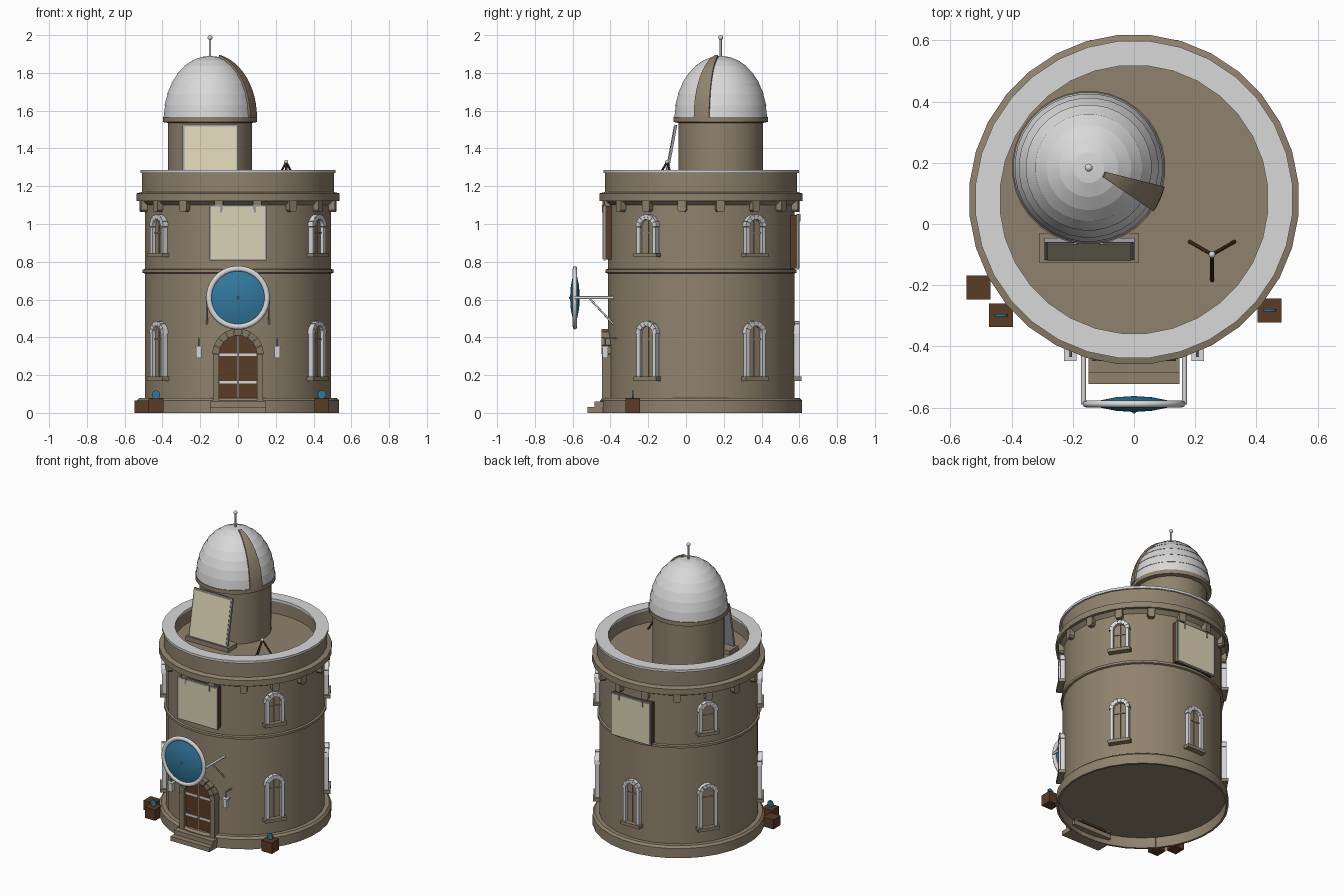
import bpy, bmesh, math
from mathutils import Vector, Matrix

if "Cube" in bpy.data.objects:
    bpy.data.objects.remove(bpy.data.objects["Cube"])

CY = 0.08          # tower axis in y
WALL = 0.496       # tower wall radius
rad = math.radians


def material(name, rgb):
    m = bpy.data.materials.new(name)
    m.diffuse_color = (*rgb, 1)
    m.use_nodes = True
    m.node_tree.nodes["Principled BSDF"].inputs["Base Color"].default_value = m.diffuse_color
    return m


STONE = material("tan stone", (0.28, 0.225, 0.155))
TRIM = material("dark stone", (0.23, 0.19, 0.13))
PALE = material("pale grey", (0.69, 0.69, 0.70))
STEEL = material("steel grey", (0.32, 0.33, 0.36))
CREAM = material("cream board", (0.71, 0.645, 0.46))
WOOD = material("brown wood", (0.102, 0.045, 0.02))
BLUE = material("blue glass", (0.032, 0.19, 0.345))


def finish(name, bm, mat, turns=(0,), angle=30):
    """Turn the bmesh into one object per turn (degrees) about the tower axis."""
    bmesh.ops.recalc_face_normals(bm, faces=bm.faces)
    me = bpy.data.meshes.new(name)
    bm.to_mesh(me)
    bm.free()
    me.materials.append(mat)
    me.shade_smooth()
    me.set_sharp_from_angle(angle=rad(angle))
    for t in turns:
        ob = bpy.data.objects.new(name, me)
        axis = Vector((0, CY, 0))
        ob.matrix_world = Matrix.Translation(axis) @ Matrix.Rotation(rad(t), 4, 'Z') @ Matrix.Translation(-axis)
        bpy.context.collection.objects.link(ob)


def box(bm, x0, x1, y0, y1, z0, z1):
    m = Matrix.Translation(((x0 + x1) / 2, (y0 + y1) / 2, (z0 + z1) / 2)) @ Matrix.Diagonal((x1 - x0, y1 - y0, z1 - z0, 1))
    bmesh.ops.create_cube(bm, size=1, matrix=m)


def rod(bm, a, b, r, n=8):
    a, b = Vector(a), Vector(b)
    m = Matrix.Translation((a + b) / 2) @ (b - a).to_track_quat('Z', 'Y').to_matrix().to_4x4()
    bmesh.ops.create_cone(bm, cap_ends=True, segments=n, radius1=r, radius2=r, depth=(b - a).length, matrix=m)


def ball(bm, c, r):
    bmesh.ops.create_uvsphere(bm, u_segments=12, v_segments=8, radius=r, matrix=Matrix.Translation(c))


def prism(bm, pts, y0, y1):
    """Extrude an x-z outline along y."""
    f = bm.faces.new([bm.verts.new((x, y0, z)) for x, z in pts])
    g = bmesh.ops.extrude_face_region(bm, geom=[f])['geom']
    bmesh.ops.translate(bm, vec=(0, y1 - y0, 0), verts=[v for v in g if isinstance(v, bmesh.types.BMVert)])


def lathe(bm, prof, cx, cy, n=32, closed=False, start=0.5, sweep=None):
    """Revolve an r-z profile; a partial sweep (degrees) stays open."""
    cols = n if sweep is None else n + 1
    step = 2 * math.pi / n if sweep is None else rad(sweep) / n
    a0 = start * step if sweep is None else rad(start)
    rings = []
    for r, z in prof:
        if r == 0:
            rings.append([bm.verts.new((cx, cy, z))] * cols)
        else:
            rings.append([bm.verts.new((cx + r * math.cos(a0 + i * step), cy + r * math.sin(a0 + i * step), z))
                          for i in range(cols)])
    pairs = list(zip(rings, rings[1:])) + ([(rings[-1], rings[0])] if closed else [])
    for a, b in pairs:
        for i in range(n):
            j = (i + 1) % cols
            q = list(dict.fromkeys((a[i], a[j], b[j], b[i])))
            if len(q) > 2:
                bm.faces.new(q)


def arch(w, z0, zs, n=10):
    """Round-headed opening outline."""
    return [(-w, z0), (w, z0)] + [(w * math.cos(math.pi * i / n), zs + w * math.sin(math.pi * i / n)) for i in range(n + 1)]


def voussoirs(bm, r0, r1, zs, y0, y1, n, gap):
    """Ring of separate arch stones."""
    for i in range(n):
        a, b = math.pi * i / n + gap, math.pi * (i + 1) / n - gap
        prism(bm, [(r * math.cos(t), zs + r * math.sin(t)) for r, t in ((r0, a), (r1, a), (r1, b), (r0, b))], y0, y1)


# Tower shell: hollow plinth, belt course, cornice, parapet and sunken roof
ROOF = 1.185
bm = bmesh.new()
lathe(bm, [(0, 0.072), (0.523, 0.072), (0.523, 0), (0.537, 0), (0.537, 0.066), (0.524, 0.08), (WALL, 0.08),
           (WALL, 0.738), (0.508, 0.742), (0.508, 0.758), (WALL, 0.762), (WALL, 1.10), (0.52, 1.122),
           (0.54, 1.122), (0.54, 1.162), (0.51, 1.17), (0.51, 1.272), (0.443, 1.272), (0.443, ROOF), (0, ROOF)], 0, CY)
finish("tower_shell", bm, STONE)
bm = bmesh.new()
lathe(bm, [(0.52, 1.27), (0.52, 1.286), (0.439, 1.286), (0.439, 1.27)], 0, CY, closed=True)
finish("parapet_coping", bm, PALE)

# Corbels under the cornice
bm = bmesh.new()
prism(bm, [(-0.023, 1.124), (-0.023, 1.075), (-0.014, 1.063), (0.014, 1.063), (0.023, 1.075), (0.023, 1.124)],
      CY - 0.527, CY - 0.48)
finish("corbel", bm, STONE, [11.25 + 22.5 * i for i in range(16)])

# Windows: tall ones on the lower floor, short ones above
front = CY - WALL
for label, z0, zs, turns in (("lower", 0.17, 0.42, (56, 124, 180, 236, 304)), ("upper", 0.825, 0.985, (56, 124, 236, 304))):
    bm = bmesh.new()
    for s in (-1, 1):
        x0, x1 = sorted((s * 0.04, s * 0.061))
        box(bm, x0, x1, front - 0.024, front + 0.02, z0 + 0.022, zs)
    voussoirs(bm, 0.04, 0.067, zs, front - 0.026, front + 0.02, 7, 0.012)
    finish(label + "_window_surround", bm, PALE, turns)
    bm = bmesh.new()
    box(bm, -0.072, 0.072, front - 0.036, front + 0.02, z0, z0 + 0.022)
    prism(bm, arch(0.043, z0 + 0.02, zs), front - 0.004, front + 0.015)
    box(bm, -0.004, 0.004, front - 0.010, front, z0 + 0.022, zs + 0.04)
    box(bm, -0.04, 0.04, front - 0.010, front, zs - 0.035, zs - 0.027)
    finish(label + "_window_sill_pane_and_bars", bm, STONE, turns)

# Display boards on the front and back of the upper floor
for label, turn, z0 in (("front", 0, 0.807), ("back", 180, 0.76)):
    z1 = z0 + 0.293
    bm = bmesh.new()
    box(bm, -0.147, 0.147, front - 0.012, front + 0.03, z0 + 0.005, z1 - 0.005)
    finish(label + "_board_backing", bm, WOOD, [turn])
    bm = bmesh.new()
    box(bm, -0.152, 0.152, front - 0.022, front - 0.011, z0, z1)
    for x in (-0.09, 0.09):
        box(bm, x - 0.005, x + 0.005, front - 0.03, front - 0.01, z1 - 0.04, z1)
    finish(label + "_board_frame", bm, STEEL, [turn])
    bm = bmesh.new()
    box(bm, -0.144, 0.144, front - 0.025, front - 0.019, z0 + 0.008, z1 - 0.008)
    finish(label + "_board_face", bm, CREAM, [turn])

# Door, arched stone surround, straps and steps
bm = bmesh.new()
for s in (-1, 1):
    x0, x1 = sorted((s * 0.1, s * 0.133))
    box(bm, x0, x1, -0.445, -0.38, 0.06, 0.31)
voussoirs(bm, 0.1, 0.137, 0.31, -0.447, -0.38, 9, 0.015)
finish("door_surround", bm, TRIM)
bm = bmesh.new()
prism(bm, arch(0.102, 0.06, 0.31, 14), -0.424, -0.39)
finish("door", bm, WOOD)
bm = bmesh.new()
for z in (0.155, 0.30):
    for s in (-1, 1):
        x0, x1 = sorted((s * 0.006, s * 0.098))
        box(bm, x0, x1, -0.429, -0.422, z, z + 0.014)
finish("door_straps", bm, PALE)
bm = bmesh.new()
box(bm, -0.002, 0.002, -0.426, -0.42, 0.08, 0.408)
finish("door_seam", bm, STEEL)
bm = bmesh.new()
box(bm, -0.148, 0.148, -0.522, -0.44, 0, 0.03)
box(bm, -0.148, 0.148, -0.485, -0.40, 0.03, 0.06)
finish("door_steps", bm, STONE)

# Lanterns beside the door
for s in (-1, 1):
    bm = bmesh.new()
    box(bm, s * 0.208 - 0.014, s * 0.208 + 0.014, -0.442, -0.414, 0.29, 0.345)
    box(bm, s * 0.208 - 0.02, s * 0.208 + 0.02, -0.448, -0.408, 0.345, 0.353)
    finish("lantern", bm, PALE)
    bm = bmesh.new()
    rod(bm, (s * 0.208, -0.428, 0.35), (s * 0.208, -0.428, 0.395), 0.004)
    rod(bm, (s * 0.208, -0.434, 0.395), (s * 0.208, -0.36, 0.395), 0.005)
    finish("lantern_bracket", bm, STEEL)

# Round lens in a broad ring, held off the wall by arms and struts
c = Vector((0, -0.588, 0.61))
tip = Matrix.Translation(c) @ Matrix.Rotation(rad(90), 4, 'X')
bm = bmesh.new()
lathe(bm, [(0.154 + 0.015 * math.cos(t * math.pi / 4), 0.012 * math.sin(t * math.pi / 4)) for t in range(8)],
      0, 0, 32, closed=True)
bm.transform(tip)
finish("lens_ring", bm, PALE, angle=60)
bm = bmesh.new()
lathe(bm, [(0, -0.026), (0.06, -0.022), (0.11, -0.012), (0.143, -0.002),
           (0.143, 0.002), (0.11, 0.012), (0.06, 0.022), (0, 0.026)], 0, 0, 32)
bm.transform(tip)
finish("lens", bm, BLUE)
bm = bmesh.new()
ball(bm, c + Vector((0, -0.024, 0)), 0.007)
finish("lens_boss", bm, STONE)
bm = bmesh.new()
for s in (-1, 1):
    rod(bm, (s * 0.165, -0.59, 0.61), (s * 0.165, -0.37, 0.61), 0.008)
    rod(bm, (s * 0.165, -0.51, 0.605), (s * 0.165, -0.385, 0.47), 0.005)
finish("lens_arms", bm, PALE, angle=50)

# Observatory drum with collar
DX, DY = -0.148, 0.184
bm = bmesh.new()
lathe(bm, [(0.224, 1.16), (0.224, 1.535), (0.251, 1.54), (0.251, 1.567), (0, 1.567)], DX, DY)
finish("observatory_drum", bm, STONE)

# Dome of bands that overhang slightly, shutter strip and finial
def dome(extra, k, n):
    return ((0.244 + extra) * math.cos(rad(90 * k / n)), 1.565 + (0.325 + extra) * math.sin(rad(90 * k / n)))


bands = []
for k in range(8):
    (r, z), top = dome(0, k, 8), dome(0, k + 1, 8)
    bands += [(r + 0.003, z), top]
bands[-1] = (0, 1.89)
bm = bmesh.new()
lathe(bm, bands, DX, DY)
finish("dome", bm, PALE)
bm = bmesh.new()
lathe(bm, [dome(0.012, k, 14) for k in range(13)] + [dome(-0.012, k, 14) for k in reversed(range(13))],
      DX, DY, 4, closed=True, start=-34, sweep=20)
bmesh.ops.holes_fill(bm, edges=[e for e in bm.edges if e.is_boundary])
finish("dome_shutter", bm, STONE)
bm = bmesh.new()
rod(bm, (DX, DY, 1.87), (DX, DY, 1.98), 0.006)
ball(bm, (DX, DY, 1.987), 0.013)
finish("finial", bm, PALE, angle=50)

# Leaning board on the roof with its plinth
bm = bmesh.new()
box(bm, -0.31, 0.015, -0.128, -0.03, ROOF - 0.01, 1.215)
finish("roof_board_plinth", bm, STONE)
lean = Matrix.Translation((-0.146, -0.112, 1.212)) @ Matrix.Rotation(rad(-10.5), 4, 'X')
for name, mat, w, y0, y1, z0, z1 in (("roof_board_frame", STEEL, 0.147, -0.006, 0.008, 0, 0.318),
                                     ("roof_board_face", CREAM, 0.137, -0.009, -0.004, 0.01, 0.308)):
    bm = bmesh.new()
    box(bm, -w, w, y0, y1, z0, z1)
    bm.transform(lean)
    finish(name, bm, mat)

# Tripod on the roof
top = Vector((0.255, -0.1, 1.328))
bm = bmesh.new()
for a in (30, 150, 270):
    rod(bm, top, top + Vector((0.085 * math.cos(rad(a)), 0.085 * math.sin(rad(a)), ROOF - top.z)), 0.006)
finish("tripod_legs", bm, WOOD)
bm = bmesh.new()
ball(bm, top, 0.011)
finish("tripod_head", bm, PALE)

# Crates, two of them carrying a small glass disc
for x, y, h, disc in ((-0.508, -0.207, 0.065, False), (-0.434, -0.298, 0.075, True), (0.443, -0.282, 0.075, True)):
    bm = bmesh.new()
    box(bm, x - 0.039, x + 0.039, y - 0.039, y + 0.039, 0, h)
    finish("crate", bm, WOOD)
    if disc:
        bm = bmesh.new()
        rod(bm, (x, y - 0.004, 0.097), (x, y + 0.004, 0.097), 0.022, 16)
        finish("glass_disc", bm, BLUE)
